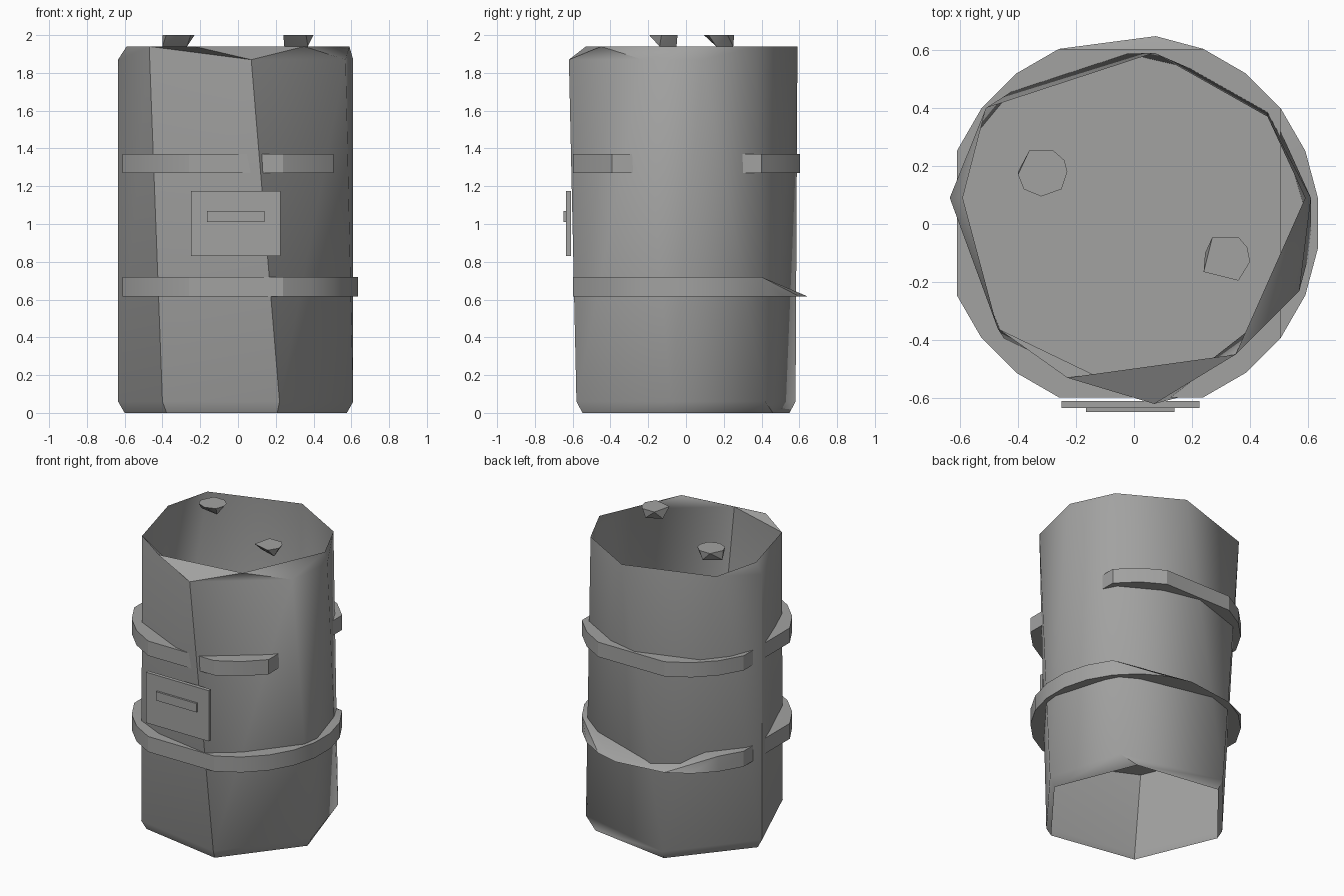
import bpy, bmesh, math

cube = bpy.data.objects.get("Cube")
if cube:
    bpy.data.objects.remove(cube, do_unlink=True)

# Single worn metal colour
metal = bpy.data.materials.new("grey_metal")
metal.use_nodes = True
metal.diffuse_color = (0.36, 0.36, 0.355, 1)
metal.node_tree.nodes["Principled BSDF"].inputs["Base Color"].default_value = metal.diffuse_color


def finish(name, bm, sharp_angle, seams=()):
    bmesh.ops.recalc_face_normals(bm, faces=bm.faces[:])
    for f in bm.faces:
        f.smooth = True
    for e in bm.edges:
        e.smooth = e not in seams and e.calc_face_angle(0) < math.radians(sharp_angle)
    mesh = bpy.data.meshes.new(name)
    bm.to_mesh(mesh)
    bm.free()
    mesh.materials.append(metal)
    bpy.context.collection.objects.link(bpy.data.objects.new(name, mesh))


def hull(name, points):
    bm = bmesh.new()
    for p in points:
        bm.verts.new(p)
    bmesh.ops.convex_hull(bm, input=bm.verts[:])
    loose = [v for v in bm.verts if not v.link_faces]
    bmesh.ops.delete(bm, geom=loose, context="VERTS")
    finish(name, bm, 30)


def box(name, lo, hi):
    hull(name, [(x, y, z) for x in (lo[0], hi[0])
                for y in (lo[1], hi[1]) for z in (lo[2], hi[2])])


# Open drum shell: six-sided base with a chamfer, uneven rim on top
HIGH, LOW, CHAMFER = 1.94, 1.87, 0.06
base = [(.22, -.58), (.61, -.08), (.46, .42), (-.23, .58), (-.635, .09), (-.40, -.47)]
points = {}
for i, (x, y) in enumerate(base):
    points[f"c{i}"] = (x, y, CHAMFER)
    points[f"b{i}"] = (x * .945, y * .945, 0)
points["b2"] = (.36, .46, 0)
for key, x, y, z in [
        ("A", .07, -.62, LOW), ("P", .57, -.23, LOW), ("Q", .61, .09, LOW),
        ("R", .46, .37, HIGH), ("U", .07, .59, HIGH), ("V", -.51, .40, HIGH),
        ("W", -.635, .09, LOW), ("X", -.47, -.36, HIGH), ("Y", -.23, -.53, HIGH),
        ("N", .35, -.45, HIGH), ("M", .59, .09, HIGH), ("K", -.59, .09, HIGH)]:
    points[key] = (x, y, z)

walls = ["X A c5", "A c0 c5", "A P c0", "P c1 c0", "P Q c1", "Q c2 c1", "Q R c2",
         "R U c2", "U c3 c2", "U V c3", "V c4 c3", "V W c4", "W X c4", "X c5 c4"]
rim = ["X A Y", "Y A N", "A P N", "P M N", "P Q M", "Q R M", "V K W", "W K X"]
foot = []
for i in range(6):
    j = (i + 1) % 6
    foot += [f"c{i} c{j} b{i}", f"c{j} b{j} b{i}"]

bm = bmesh.new()
verts = {k: bm.verts.new(p) for k, p in points.items()}
for face in walls + rim + foot:
    bm.faces.new([verts[k] for k in face.split()])
seams = [bm.edges.get([verts[k] for k in s.split()]) for s in ("A c0", "X c5", "W c4")]
finish("drum_shell", bm, 50, seams)


# Hoops: discs on a 24-sided circle with some corners missing
def ring(z, dropped):
    pts = []
    for i in range(24):
        if i not in dropped:
            a = math.radians(15 * i + 7.5)
            pts.append((.65 * math.cos(a) - .01, .65 * math.sin(a) + .003, z))
    return pts


flats = {5, 6, 11, 12, 17, 18}
cut_side = flats | {0, 1, 22, 23}
hull("upper_hoop", ring(1.27, cut_side) + ring(1.37, cut_side))
hull("lower_hoop", ring(.615, flats - {5}) + ring(.72, flats | {3, 4, 7, 8}))

# Bung caps, wide on top and tapering to a small triangle
caps = {
    "rear_cap": ([(-.36, .255), (-.28, .255), (-.24, .22), (-.23, .18), (-.25, .12),
                  (-.32, .095), (-.38, .12), (-.40, .17)],
                 [(-.40, .18), (-.27, .16), (-.30, .25)]),
    "front_cap": ([(.27, -.045), (.36, -.045), (.39, -.08), (.40, -.13),
                   (.36, -.195), (.24, -.165)],
                  [(.245, -.10), (.37, -.14), (.34, -.05)]),
}
for name, (top, tip) in caps.items():
    hull(name, [(x, y, 2.0) for x, y in top] + [(x, y, HIGH) for x, y in tip])

# Front plate with a raised bar
box("front_plate", (-.25, -.635, .83), (.225, -.61, 1.175))
box("plate_bar", (-.165, -.648, 1.01), (.14, -.635, 1.07))
